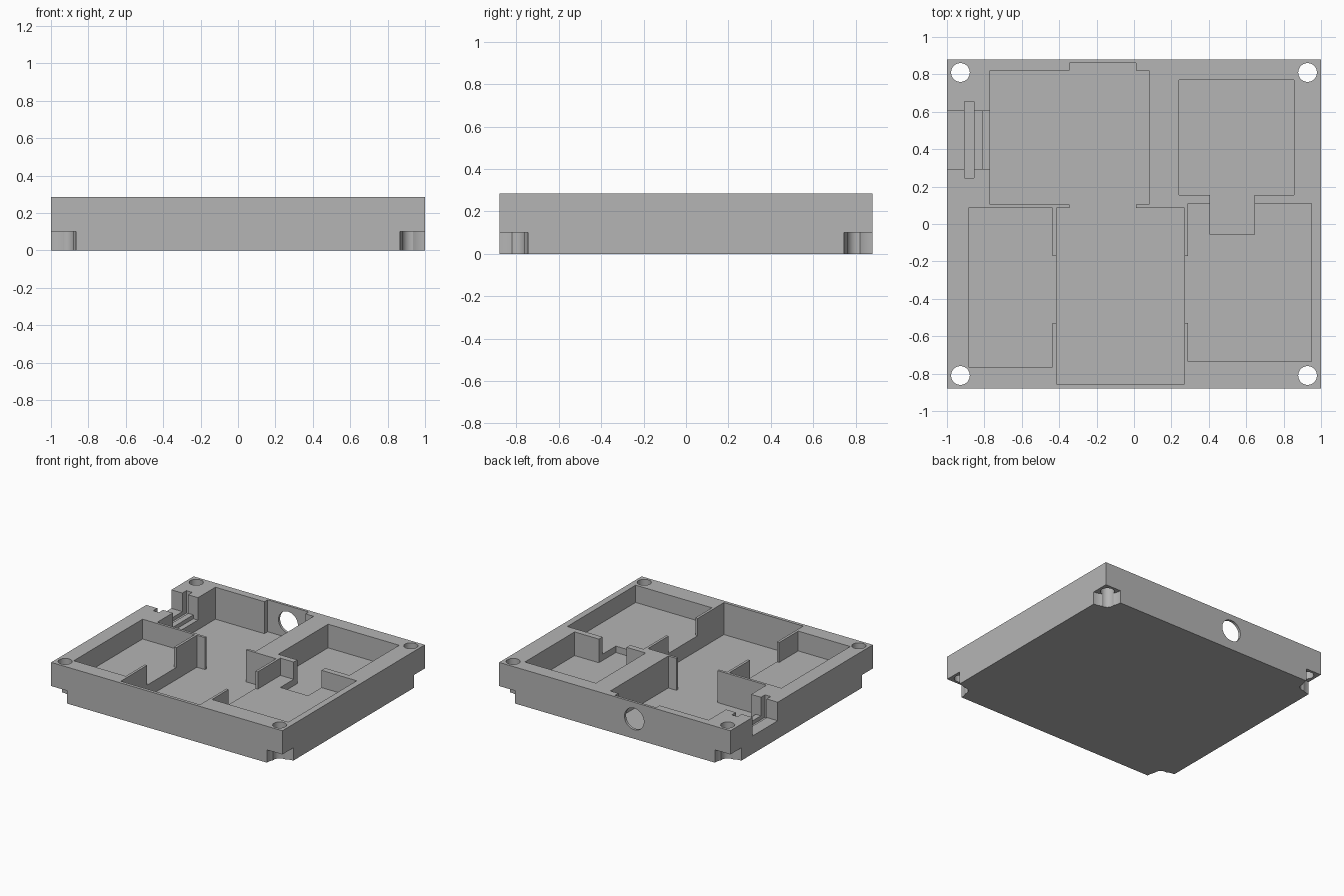
import bpy
import bmesh
from mathutils import Matrix

cube = bpy.data.objects.get("Cube")
if cube:
    bpy.data.objects.remove(cube, do_unlink=True)

HX, HY, TOP = 1.0, 0.88, 0.285
ABOVE = TOP + 0.1

grey = bpy.data.materials.new("plain grey")
grey.use_nodes = True
grey.diffuse_color = (0.46, 0.46, 0.46, 1)
grey.node_tree.nodes["Principled BSDF"].inputs["Base Color"].default_value = (0.46, 0.46, 0.46, 1)


def add_object(name, bm):
    bmesh.ops.recalc_face_normals(bm, faces=bm.faces)
    mesh = bpy.data.meshes.new(name)
    bm.to_mesh(mesh)
    bm.free()
    mesh.materials.append(grey)
    obj = bpy.data.objects.new(name, mesh)
    bpy.context.collection.objects.link(obj)
    return obj


def prism(name, outline, z0, z1):
    bm = bmesh.new()
    face = bm.faces.new([bm.verts.new((x, y, z0)) for x, y in outline])
    ext = bmesh.ops.extrude_face_region(bm, geom=[face])
    verts = [v for v in ext["geom"] if isinstance(v, bmesh.types.BMVert)]
    bmesh.ops.translate(bm, verts=verts, vec=(0, 0, z1 - z0))
    return add_object(name, bm)


def box(name, x0, x1, y0, y1, z0, z1=ABOVE):
    return prism(name, [(x0, y0), (x1, y0), (x1, y1), (x0, y1)], z0, z1)


def cylinder(name, centre, radius, depth, axis="Z", segments=48):
    bm = bmesh.new()
    bmesh.ops.create_cone(bm, cap_ends=True, segments=segments,
                          radius1=radius, radius2=radius, depth=depth)
    if axis == "Y":
        bm.transform(Matrix.Rotation(1.5707963, 4, "X"))
    bm.transform(Matrix.Translation(centre))
    return add_object(name, bm)


tray = box("compartment_tray", -HX, HX, -HY, HY, 0, TOP)


def cut(cutter):
    cutter.hide_render = True
    mod = tray.modifiers.new("cut", "BOOLEAN")
    mod.operation = "DIFFERENCE"
    mod.solver = "EXACT"
    mod.object = cutter
    bpy.context.view_layer.objects.active = tray
    bpy.ops.object.modifier_apply(modifier=mod.name)
    bpy.data.objects.remove(cutter, do_unlink=True)


# Deep back and centre compartments, joined by a doorway
deep = [(-0.77, 0.105), (-0.345, 0.105), (-0.345, 0.085), (-0.415, 0.085),
        (-0.415, -0.855), (0.27, -0.855), (0.27, 0.085), (0.01, 0.085),
        (0.01, 0.105), (0.08, 0.105), (0.08, 0.82), (0.01, 0.82),
        (0.01, 0.86), (-0.345, 0.86), (-0.345, 0.82), (-0.77, 0.82)]
cut(prism("deep_pocket", deep, 0.035, ABOVE))

# Shallow side compartments with doorways into the centre
side_l = [(-0.885, -0.765), (-0.435, -0.765), (-0.435, -0.53), (-0.38, -0.53),
          (-0.38, -0.17), (-0.435, -0.17), (-0.435, 0.085), (-0.885, 0.085)]
side_r = [(0.95, -0.735), (0.95, 0.11), (0.29, 0.11), (0.29, -0.17),
          (0.24, -0.17), (0.24, -0.53), (0.29, -0.53), (0.29, -0.735)]
cut(prism("side_pocket_low_x", side_l, 0.13, ABOVE))
cut(prism("side_pocket_high_x", side_r, 0.15, ABOVE))

# Back corner compartment with a channel running forwards
corner = [(0.24, 0.155), (0.405, 0.155), (0.405, -0.055), (0.645, -0.055),
          (0.645, 0.155), (0.855, 0.155), (0.855, 0.77), (0.24, 0.77)]
cut(prism("corner_pocket", corner, 0.1, ABOVE))

# Side wall opening with a cross groove and inner step
cut(box("wall_opening", -1.1, -0.74, 0.295, 0.605, 0.14))
cut(box("opening_groove", -0.905, -0.855, 0.245, 0.655, 0.11))
cut(box("opening_step", -0.81, -0.75, 0.295, 0.605, 0.11))

# Round port through the thin back wall
cut(cylinder("back_port", (-0.168, 0.87, 0.155), 0.084, 0.1, "Y"))

# Corner screw holes and rounded reliefs under each corner
for sx in (-1, 1):
    for sy in (-1, 1):
        cut(cylinder("corner_relief", (sx * HX, sy * HY, 0), 0.135, 0.2, segments=64))
        cut(cylinder("screw_hole", (sx * 0.928, sy * 0.81, 0.2), 0.05, 0.6))

bpy.ops.object.select_all(action="DESELECT")
tray.select_set(True)
bpy.context.view_layer.objects.active = tray
bpy.ops.object.shade_smooth_by_angle(angle=0.5)
